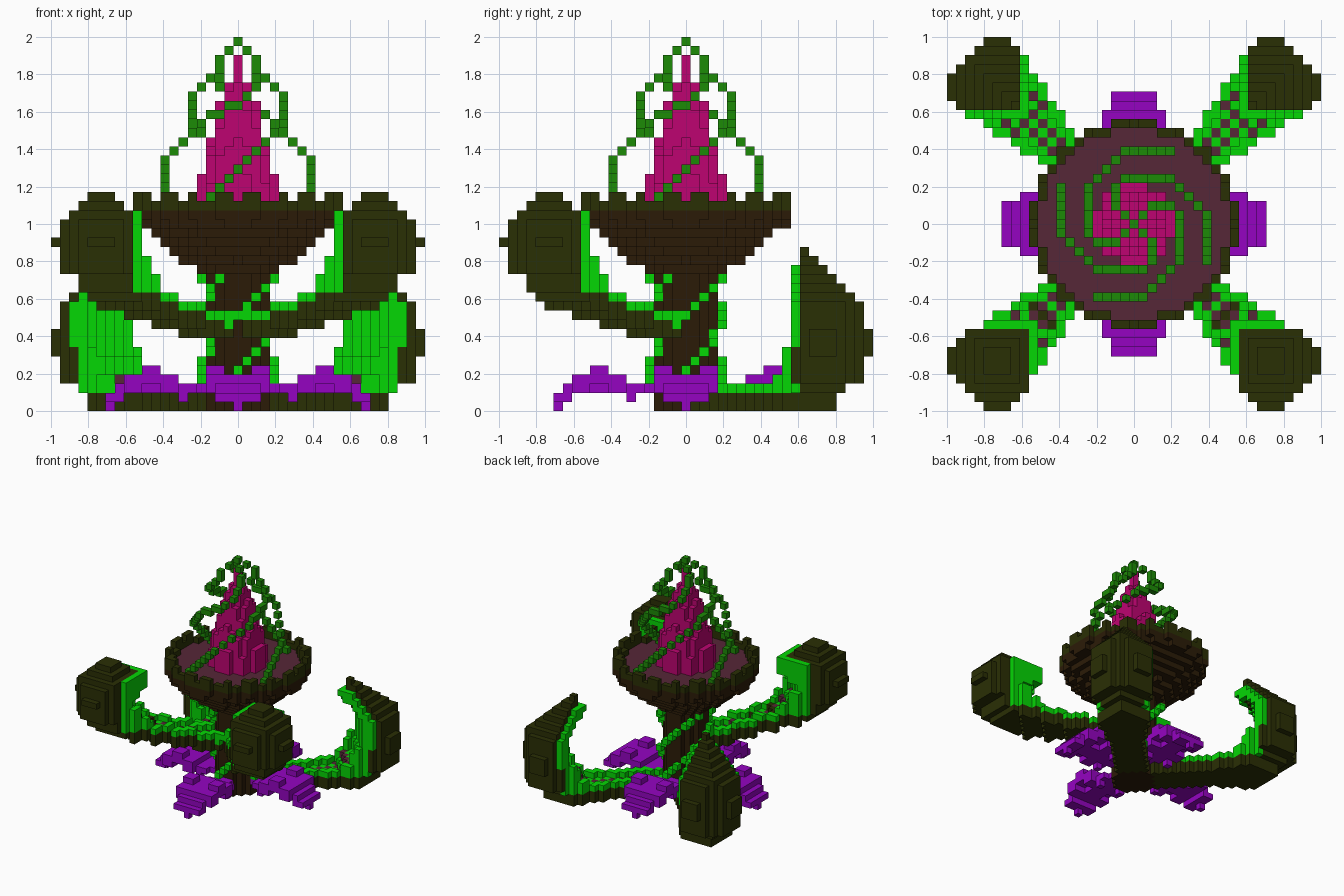
import bpy
import math

N = 41                      # blocks along the longest side
S = 2.0 / N                 # size of one block
blocks = {}                 # (x, y, z) -> (part, colour)

HEX = {
    "dark_olive": "2e330d", "bark_brown": "2f2110", "mauve": "572b3a",
    "magenta": "bc0c70", "vine_green": "228a0f", "bright_green": "0dd60d",
    "petal_purple": "930cc0",
}


def make_material(name, code):
    rgb = [(int(code[i:i + 2], 16) / 255) ** 2.2 for i in (0, 2, 4)]
    mat = bpy.data.materials.new(name)
    mat.use_nodes = True
    mat.diffuse_color = (*rgb, 1)
    bsdf = mat.node_tree.nodes["Principled BSDF"]
    bsdf.inputs["Base Color"].default_value = (*rgb, 1)
    bsdf.inputs["Roughness"].default_value = 0.9
    return mat


def put(part, colour, x, y, z):
    """Place one block unless the place is taken."""
    blocks.setdefault((x, y, z), (part, colour))


def disc(part, colour, z, radius, inner=-1.0):
    n = math.ceil(radius)
    for x in range(-n, n + 1):
        for y in range(-n, n + 1):
            if inner < math.hypot(x, y) <= radius:
                put(part, colour, x, y, z)


def turn(x, y, quarter):
    for _ in range(quarter):
        x, y = y, -x
    return x, y


def build_trunk_and_cup():
    for z in range(14):
        disc("trunk", "bark_brown", z, 3.5)
    # floor of the cup first, so that the wall wraps round it
    disc("cup_floor", "mauve", 21, 10.4)
    for z in range(14, 22):
        disc("cup", "bark_brown", z, min(11.4, 3.5 + (z - 14) * 1.28))
    disc("rim", "dark_olive", 22, 11.4, 10.4)
    for x, y, z in list(blocks):
        if z == 22 and math.cos(20 * math.atan2(y, x)) < 0:
            put("rim", "dark_olive", x, y, 23)


def build_spire():
    # bundle of columns, lower further out
    tops = (39, 36, 34, 30, 26, 22)
    for x in range(-4, 5):
        for y in range(-4, 5):
            d = math.hypot(x, y)
            if d < 4.3:
                i = int(d)
                top = round(tops[i] + (tops[i + 1] - tops[i]) * (d - i))
                for z in range(22, top):
                    put("spire", "magenta", x, y, z)


def build_spire_vines():
    path = ((4, 8, 22), (-1, 8, 27), (-5, 4, 31), (-5, -1, 34), (-4, -2, 35),
            (-3, -2, 36), (-2, -2, 37), (-2, -2, 38), (-1, -1, 39), (0, 0, 40))
    for quarter in range(4):
        for p, q in zip(path, path[1:]):
            steps = max(abs(b - a) for a, b in zip(p, q))
            for i in range(steps + 1):
                x, y, z = (round(a + (b - a) * i / steps) for a, b in zip(p, q))
                put("spire_vines", "vine_green", *turn(x, y, quarter), z)


def build_trunk_vines():
    for quarter in range(4):
        for z in range(3, 15):
            angle = (quarter - 1) * math.pi / 2 + (z - 4) * math.pi / 12
            r = 4 + max(0, z - 13)
            put("trunk_vines", "bright_green",
                round(r * math.cos(angle)), round(r * math.sin(angle)), z)


def leaf(part, sx, sy, layers, base, slope, lining):
    """Curled leaf on a diagonal: stalk with a checked channel, then a hooked blade.
    layers: (first z, last z, inner edge, inner diagonal, outer edge)."""
    bottom, top = layers[0][1], layers[-1][1]
    for x in range(21):
        for y in range(21):
            along, across = x + y, abs(x - y)
            width = min(6, 3 + max(0, along - 14) / 5)
            if across > width or not 5 <= along <= 36:
                continue
            edge = across > width - 1.5
            inside = "mauve" if along % 2 and not edge and along < 27 else "bright_green"

            def add(colour, z):
                put(part, colour, sx * x, sy * y, z)

            # stalk
            if along <= 25:
                z = round(base + slope * max(0, along - 8))
                add("dark_olive", z)
                add("dark_olive" if edge else inside, z + 1)
                if edge:
                    add("bright_green", z + 2)
            # blade, with its side edges raised around the hollow inner face
            low, high = min(x, y), max(x, y)
            for z0, z1, inner, cut, outer in layers:
                if low < inner or along + 2 * edge < cut or high > outer:
                    continue
                for z in range(z0, z1 + 1):
                    lined = along < lining and z <= top - 5
                    rim = low == inner and high < outer and z <= top - 2
                    if z > bottom and (lined or rim):
                        add(inside if z <= bottom + 3 else "bright_green", z)
                    elif low > inner or z <= bottom or z > top - 2:
                        add("dark_olive", z)


def build_leaves():
    low = [(0, 1, 9, 18, 16), (2, 2, 9, 24, 17), (3, 3, 10, 25, 19), (4, 5, 11, 28, 19),
           (6, 6, 11, 29, 20), (7, 8, 12, 29, 20), (9, 11, 12, 29, 19),
           (12, 12, 12, 28, 18), (13, 13, 12, 27, 17), (14, 14, 12, 25, 16),
           (15, 15, 12, 24, 15), (16, 16, 13, 26, 14), (17, 17, 13, 26, 13)]
    high = [(12, 12, 9, 20, 16), (13, 13, 9, 23, 17), (14, 14, 9, 24, 17),
            (15, 16, 10, 26, 19), (17, 17, 11, 26, 19), (18, 18, 11, 24, 20),
            (19, 20, 11, 22, 19), (21, 21, 11, 22, 18), (22, 22, 13, 26, 17),
            (23, 23, 14, 28, 16)]
    for side, sx in (("left", 1), ("right", -1)):
        leaf("back_" + side + "_leaf", sx, 1, low, 0, 0, 30)
        leaf("front_" + side + "_leaf", sx, -1, high, 8, 0.2, 28)


def build_petals():
    # per step outwards from the trunk: half width, lowest and highest block
    shape = ((1, 2, 2), (2, 2, 2), (2, 1, 2), (3, 2, 3), (3, 2, 3), (3, 2, 4),
             (3, 2, 4), (3, 2, 3), (3, 2, 3), (2, 1, 2), (2, 1, 1))
    for quarter in range(4):
        for r, (width, lowest, highest) in enumerate(shape, 4):
            for s in range(-width, width + 1):
                x, y = turn(s, -r, quarter)
                # sides curl up in the middle, teeth hang near the trunk
                last = highest if abs(s) >= 2 else min(highest, 3)
                first = max(lowest, last - 1)
                if r == 6 and abs(s) < width:
                    first = last
                for z in range(first, last + 1):
                    put("petals", "petal_purple", x, y, z)
        # pointed tip
        put("petals", "petal_purple", *turn(0, -14, quarter), 0)


# Outward directions with the corners of the matching block side
SIDES = {}
for axis in range(3):
    for sign in (-1, 1):
        u, v = (axis + 1) % 3, (axis + 2) % 3
        corners = []
        for cu, cv in ((-1, -1), (1, -1), (1, 1), (-1, 1))[::sign]:
            c = [0, 0, 0]
            c[axis], c[u], c[v] = sign, cu, cv
            corners.append(tuple(c))
        SIDES[tuple(sign if k == axis else 0 for k in range(3))] = corners


def build_mesh(part, materials):
    verts, faces, colours = {}, [], []
    for cell, (owner, colour) in blocks.items():
        if owner != part:
            continue
        for side, corners in SIDES.items():
            if tuple(a + b for a, b in zip(cell, side)) in blocks:
                continue
            keys = [tuple(2 * a + b for a, b in zip(cell, c)) for c in corners]
            faces.append([verts.setdefault(k, len(verts)) for k in keys])
            colours.append(colour)
    mesh = bpy.data.meshes.new(part)
    mesh.from_pydata([(x * S / 2, y * S / 2, (z + 1) * S / 2) for x, y, z in verts], [], faces)
    used = sorted(set(colours))
    for name in used:
        mesh.materials.append(materials[name])
    for poly, colour in zip(mesh.polygons, colours):
        poly.material_index = used.index(colour)
    bpy.context.scene.collection.objects.link(bpy.data.objects.new(part, mesh))


cube = bpy.data.objects.get("Cube")
if cube:
    bpy.data.objects.remove(cube, do_unlink=True)

build_trunk_and_cup()
build_spire_vines()
build_spire()
build_trunk_vines()
build_petals()
build_leaves()

materials = {name: make_material(name, code) for name, code in HEX.items()}
for part in sorted({owner for owner, _ in blocks.values()}):
    build_mesh(part, materials)
